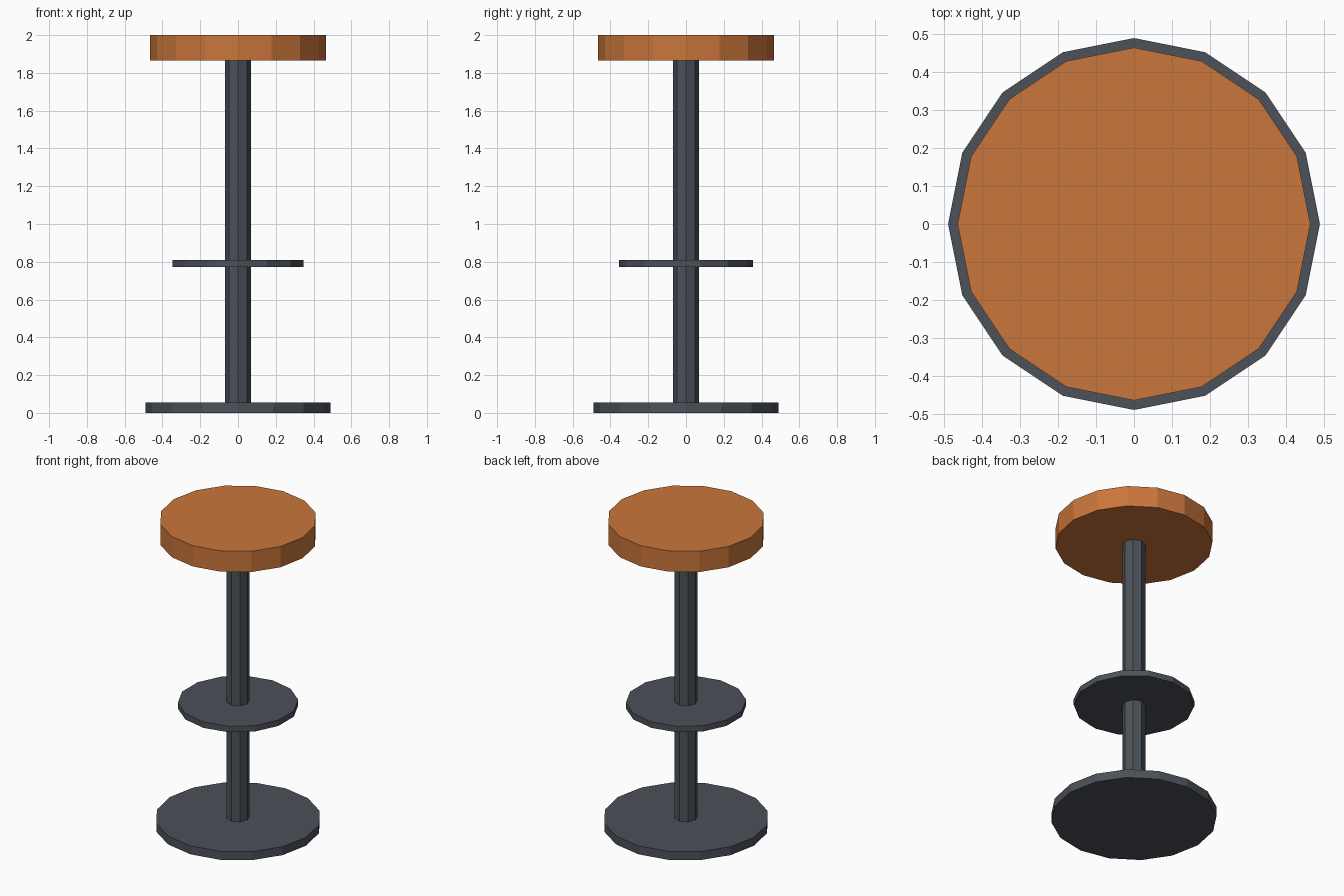
import bpy

if "Cube" in bpy.data.objects:
    bpy.data.objects.remove(bpy.data.objects["Cube"])


def material(name, rgb):
    mat = bpy.data.materials.new(name)
    mat.diffuse_color = (*rgb, 1.0)
    mat.use_nodes = True
    mat.node_tree.nodes["Principled BSDF"].inputs["Base Color"].default_value = mat.diffuse_color
    return mat


ORANGE = material("orange_seat", (0.59, 0.18, 0.044))
STEEL = material("dark_grey_metal", (0.072, 0.083, 0.100))


def disc(name, sides, radius, bottom, top, mat):
    """Flat-shaded upright prism with a corner pointing along +y."""
    bpy.ops.mesh.primitive_cylinder_add(
        vertices=sides, radius=radius, depth=top - bottom,
        location=(0, 0, (bottom + top) / 2))
    obj = bpy.context.object
    obj.name = name
    obj.data.materials.append(mat)
    return obj


# Floor plate, central column, foot rest and seat cushion
disc("base_plate", 16, 0.49, 0.0, 0.055, STEEL)
disc("column", 8, 0.068, 0.03, 1.88, STEEL)
disc("foot_rest", 14, 0.356, 0.772, 0.81, STEEL)
disc("seat", 16, 0.465, 1.865, 2.0, ORANGE)
